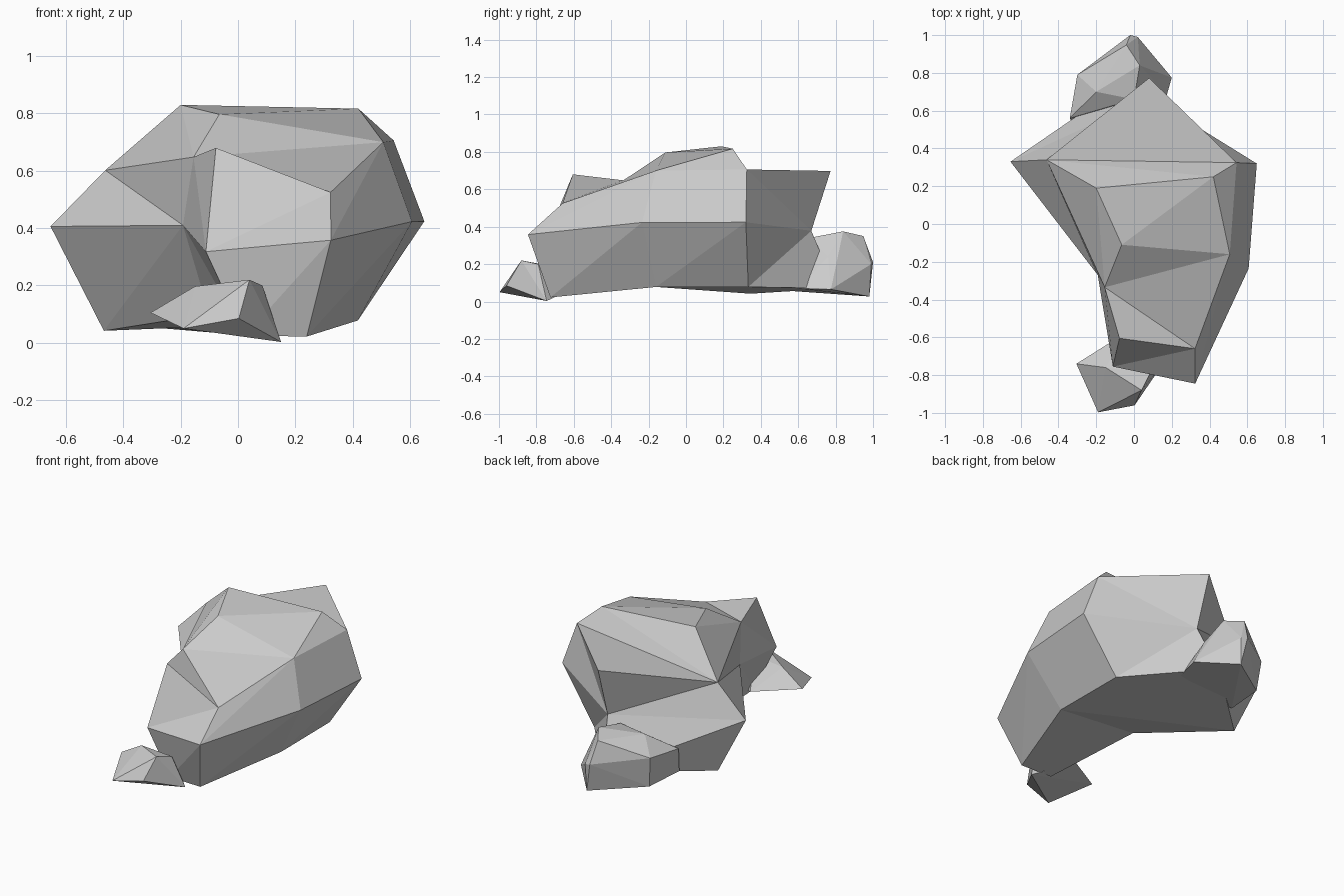
import bpy
import bmesh

if "Cube" in bpy.data.objects:
    bpy.data.objects.remove(bpy.data.objects["Cube"], do_unlink=True)

stone = bpy.data.materials.new("stone grey")
stone.use_nodes = True
grey = (0.6, 0.6, 0.6, 1.0)
stone.diffuse_color = grey
stone.node_tree.nodes["Principled BSDF"].inputs["Base Color"].default_value = grey


def add_chunk(bm, points):
    """Add one convex, flat-faced chunk of rock spanning the given corners."""
    verts = [bm.verts.new(p) for p in points]
    result = bmesh.ops.convex_hull(bm, input=verts)
    spare = [v for v in result["geom_interior"] if isinstance(v, bmesh.types.BMVert)]
    bmesh.ops.delete(bm, geom=spare, context="VERTS")


def make_rock(name, chunks):
    """Build a rock object out of convex chunks that share corners."""
    bm = bmesh.new()
    for points in chunks:
        add_chunk(bm, points)
    bmesh.ops.recalc_face_normals(bm, faces=bm.faces[:])
    mesh = bpy.data.meshes.new(name)
    bm.to_mesh(mesh)
    bm.free()
    mesh.materials.append(stone)
    rock = bpy.data.objects.new(name, mesh)
    bpy.context.collection.objects.link(rock)
    return rock


# Corners of the main boulder: the crown
crown_back_west = (-.20, .19, .83)
crown_back_east = (.42, .25, .817)
crown_front = (-.065, -.11, .797)
shoulder_east = (.507, -.16, .70)
shoulder_back = (.543, .325, .706)
shoulder_west = (-.463, .34, .602)
saddle = (-.155, -.335, .648)
# the nose at the front
nose_top_west = (-.077, -.605, .68)
nose_top_east = (.323, -.66, .525)
nose_east = (.324, -.845, .358)
nose_west = (-.112, -.755, .318)
# the widest points around the middle
waist_west = (-.192, -.27, .41)
flank_east = (.607, -.235, .423)
corner_east = (.65, .32, .424)
corner_west = (-.654, .33, .406)
# the overhanging back
overhang = (.08, .773, .698)
notch = (.085, .67, .378)
# the foot
foot_front_west = (.024, -.72, .025)
foot_front_east = (.24, -.725, .022)
foot_east = (.418, -.16, .078)
foot_back_east = (.415, .333, .078)
foot_back = (.03, .80, .07)
foot_west = (-.468, .345, .042)
foot_inner = (-.10, -.13, .10)

nose_top = [saddle, nose_top_west, nose_top_east, nose_west, waist_west]
nose = [saddle, nose_top_east, nose_east, nose_west,
        waist_west, foot_front_west, foot_front_east]
flank = [saddle, nose_top_east, shoulder_east, flank_east, nose_east,
         foot_front_east, foot_east, foot_front_west, foot_inner, waist_west]
crown = [crown_back_west, crown_back_east, crown_front, shoulder_east,
         shoulder_back, shoulder_west, saddle, waist_west, corner_east,
         flank_east, foot_east, foot_back_east, foot_inner]
ledge = [shoulder_west, shoulder_back, overhang, notch]
middle = [corner_west, shoulder_west, shoulder_back, notch, corner_east,
          waist_west, foot_west, foot_back_east, foot_east, foot_inner]
heel = [notch, corner_west, foot_west, foot_back, foot_back_east, foot_inner]
make_rock("main_boulder", [nose_top, nose, flank, crown, ledge, middle, heel])

# Small stone lying at the front
make_rock("front_stone", [[
    (-.305, -.74, .105), (-.15, -.76, .197), (.04, -.88, .22),
    (.085, -.79, .20), (.15, -.745, .003), (.003, -.96, .085),
    (-.19, -.997, .05), (-.05, -.58, .08)]])

# Small stone leaning against the back
make_rock("back_stone", [[
    (.03, .84, .375), (-.04, .948, .35), (-.20, .70, .34),
    (-.30, .79, .246), (-.34, .56, .23), (-.31, .51, .06),
    (-.28, .77, .052), (.015, .98, .027), (-.02, 1.0, .21),
    (.02, .99, .20), (.105, .76, .24), (.20, .775, .065),
    (0, .66, .34), (.15, .60, .07)]])
